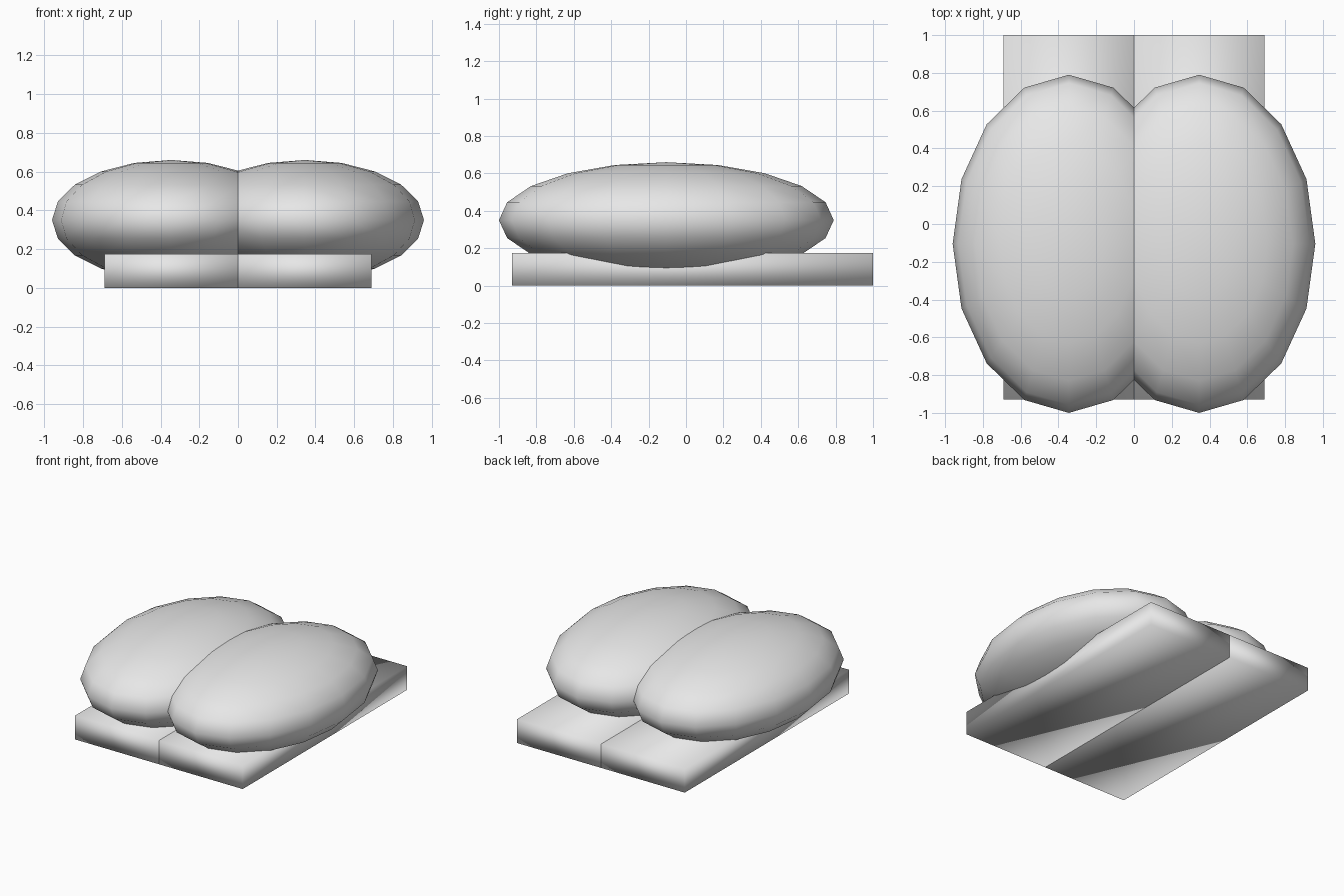
import bpy
import bmesh
from mathutils import Matrix

if "Cube" in bpy.data.objects:
    bpy.data.objects.remove(bpy.data.objects["Cube"])

# One plain grey for everything
grey = bpy.data.materials.new("light grey")
grey.diffuse_color = (0.8, 0.8, 0.8, 1)
grey.use_nodes = True
grey.node_tree.nodes["Principled BSDF"].inputs["Base Color"].default_value = grey.diffuse_color


def mirrored_part(name, bm):
    """Smooth-shaded object, mirrored across x = 0."""
    for f in bm.faces:
        f.smooth = True
    mesh = bpy.data.meshes.new(name)
    bm.to_mesh(mesh)
    bm.free()
    mesh.materials.append(grey)
    obj = bpy.data.objects.new(name, mesh)
    bpy.context.collection.objects.link(obj)
    mod = obj.modifiers.new("mirror", "MIRROR")
    mod.use_axis[0] = True
    mod.use_mirror_merge = False
    return obj


def place(center, size):
    return Matrix.Translation(center) @ Matrix.Diagonal((*size, 1))


# Base slab: two boxes meeting at the centre line
bm = bmesh.new()
bmesh.ops.create_cube(bm, size=1, matrix=place((0.345, 0.035, 0.0875), (0.69, 1.93, 0.175)))
mirrored_part("base_slab", bm)

# Pair of overlapping flattened ellipsoids sunk into the slab
bm = bmesh.new()
bmesh.ops.create_uvsphere(bm, u_segments=16, v_segments=10, radius=1,
                          matrix=place((0.345, -0.105, 0.35), (0.615, 0.895, 0.31)))
mirrored_part("cushion_lobes", bm)
